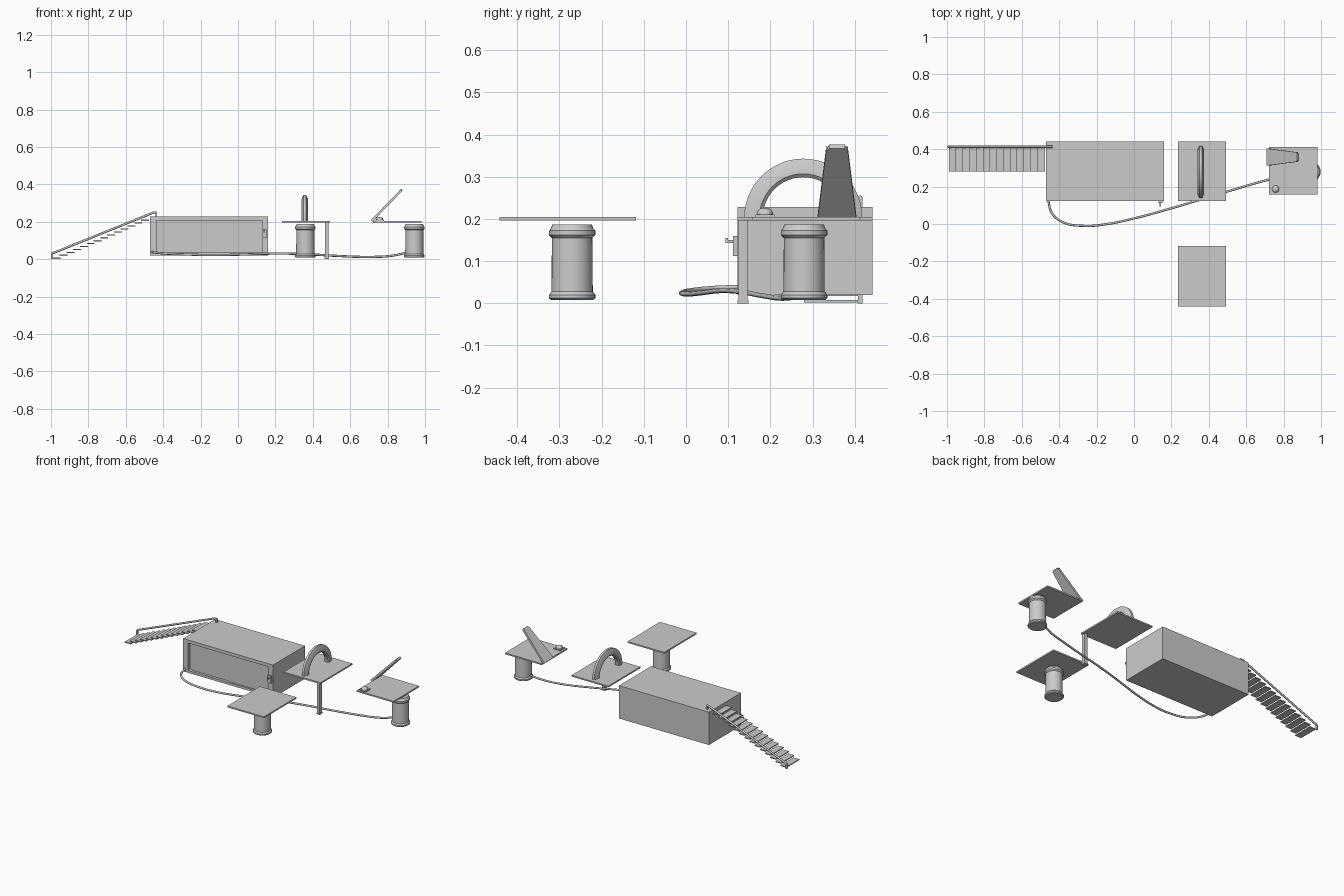
import bpy, bmesh, math
from mathutils import Vector

if "Cube" in bpy.data.objects:
    bpy.data.objects.remove(bpy.data.objects["Cube"])


def finish(bm, name, smooth=False):
    bmesh.ops.recalc_face_normals(bm, faces=bm.faces[:])
    me = bpy.data.meshes.new(name)
    bm.to_mesh(me)
    bm.free()
    ob = bpy.data.objects.new(name, me)
    bpy.context.collection.objects.link(ob)
    if smooth:
        bpy.ops.object.select_all(action='DESELECT')
        ob.select_set(True)
        bpy.context.view_layer.objects.active = ob
        bpy.ops.object.shade_smooth_by_angle(angle=math.radians(35))
    return ob


def box(name, x0, x1, y0, y1, z0, z1):
    bm = bmesh.new()
    bmesh.ops.create_cube(bm, size=1)
    for v in bm.verts:
        v.co = ((x0 + x1) / 2 + v.co.x * (x1 - x0),
                (y0 + y1) / 2 + v.co.y * (y1 - y0),
                (z0 + z1) / 2 + v.co.z * (z1 - z0))
    return finish(bm, name)


def lathe(name, profile, loc, n=32):
    """Closed turned solid from (radius, z) pairs."""
    bm = bmesh.new()
    rings = [[bm.verts.new((loc[0] + r * math.cos(2 * math.pi * i / n),
                            loc[1] + r * math.sin(2 * math.pi * i / n), loc[2] + z))
              for i in range(n)] for r, z in profile]
    for a, b in zip(rings, rings[1:]):
        for i in range(n):
            bm.faces.new((a[i], a[(i + 1) % n], b[(i + 1) % n], b[i]))
    bm.faces.new(rings[0])
    bm.faces.new(rings[-1])
    return finish(bm, name, True)


def tube(name, pts, r, kind='POLY'):
    cu = bpy.data.curves.new(name, 'CURVE')
    cu.dimensions = '3D'
    cu.bevel_depth = r
    cu.bevel_resolution = 2
    cu.use_fill_caps = True
    if kind == 'POLY':
        sp = cu.splines.new('POLY')
        sp.points.add(len(pts) - 1)
        for p, c in zip(sp.points, pts):
            p.co = (*c, 1)
    else:
        sp = cu.splines.new('BEZIER')
        sp.bezier_points.add(len(pts) - 1)
        sp.resolution_u = 10
        for p, c in zip(sp.bezier_points, pts):
            p.co = c
            p.handle_left_type = p.handle_right_type = 'AUTO'
    ob = bpy.data.objects.new(name, cu)
    bpy.context.collection.objects.link(ob)
    return ob


# Cabin with a recessed front opening
cabin = box("cabin", -0.47, 0.16, 0.122, 0.442, 0.02, 0.228)
bm = bmesh.new()
bm.from_mesh(cabin.data)
front = [f for f in bm.faces if f.normal.y < -0.9][0]
bmesh.ops.inset_region(bm, faces=[front], thickness=0.02)
for v in front.verts:
    v.co.x = -0.437 if v.co.x < -0.15 else 0.13
    v.co.z = 0.035 if v.co.z < 0.1 else 0.208
inner = bmesh.ops.extrude_discrete_faces(bm, faces=[front])["faces"][0]
bmesh.ops.translate(bm, verts=inner.verts, vec=(0, 0.022, 0))
bm.to_mesh(cabin.data)
bm.free()

# Sliding doors
box("left_sliding_door", -0.415, -0.14, 0.138, 0.146, 0.035, 0.208)
box("right_sliding_door", -0.148, 0.13, 0.132, 0.138, 0.035, 0.208)

# Latch on the front corner
box("latch_plate", 0.13, 0.152, 0.112, 0.122, 0.112, 0.16)
box("latch_handle", 0.137, 0.145, 0.094, 0.112, 0.143, 0.15)
box("latch_grip", 0.137, 0.145, 0.094, 0.099, 0.143, 0.155)

# Stairs up to the roof
steps = 14
for i in range(steps):
    t = i / (steps - 1)
    x, z = -0.97 + 0.472 * t, 0.002 + 0.203 * t
    box(f"stair_tread_{i + 1}", x - 0.02, x + 0.022, 0.28, 0.408, z, z + 0.006)

# Handrail with end posts
tube("handrail", [(-0.995, 0.413, 0.03), (-0.45, 0.413, 0.25), (-0.435, 0.413, 0.25)], 0.006)
box("handrail_lower_post", -1.0, -0.99, 0.408, 0.418, 0.0, 0.03)
box("handrail_upper_post", -0.442, -0.432, 0.408, 0.418, 0.226, 0.252)

# Barrel supports
barrel = [(0.05, 0.008), (0.055, 0.012), (0.055, 0.02), (0.049, 0.028), (0.048, 0.155),
          (0.055, 0.162), (0.055, 0.172), (0.05, 0.178), (0.047, 0.187)]
lathe("front_barrel", barrel, (0.36, -0.27, 0))
lathe("right_barrel", barrel, (0.943, 0.28, 0))

# Platforms
box("front_platform", 0.235, 0.492, -0.442, -0.118, 0.196, 0.205)
box("middle_platform", 0.235, 0.492, 0.122, 0.442, 0.196, 0.205)
box("right_platform", 0.722, 0.98, 0.157, 0.412, 0.196, 0.205)
box("middle_platform_leg", 0.465, 0.485, 0.124, 0.146, 0.0, 0.197)
box("leg_foot", 0.463, 0.487, 0.122, 0.148, 0.0, 0.008)

# Arch, with a cross-section that narrows to the outside
bm = bmesh.new()
section = [(-0.011, 0.096), (-0.018, 0.104), (-0.017, 0.118), (-0.007, 0.14),
           (0.007, 0.14), (0.017, 0.118), (0.018, 0.104), (0.011, 0.096)]
n, m = 24, len(section)
rings = []
for i in range(n + 1):
    a = math.pi * i / n
    rings.append([bm.verts.new((0.357 + dx, 0.278 + r * math.cos(a), 0.203 + r * math.sin(a)))
                  for dx, r in section])
for a, b in zip(rings, rings[1:]):
    for i in range(m):
        bm.faces.new((a[i], a[(i + 1) % m], b[(i + 1) % m], b[i]))
bm.faces.new(rings[0])
bm.faces.new(rings[-1])
finish(bm, "arch", True)

# Leaning tapered board
bm = bmesh.new()
bot, top = Vector((0.714, 0.358, 0.204)), Vector((0.877, 0.358, 0.372))
side = Vector((0.0045, 0, -0.0045))
vs = [[bm.verts.new(c + s * side + Vector((0, w, 0)))
       for c, w in ((bot, -0.046), (bot, 0.046), (top, 0.025), (top - Vector((0, 0, 0)), -0.025))]
      for s in (-1, 1)]
bm.faces.new(vs[0])
bm.faces.new(vs[1])
for i in range(4):
    j = (i + 1) % 4
    bm.faces.new((vs[0][i], vs[0][j], vs[1][j], vs[1][i]))
bmesh.ops.bevel(bm, geom=[e for e in bm.edges if all(v in (vs[0][2], vs[1][2], vs[0][3], vs[1][3])
                and v.co.z > 0.36 for v in e.verts) and abs(e.verts[0].co.y - e.verts[1].co.y) < 0.001],
                offset=0.006, segments=3, affect='EDGES')
finish(bm, "leaning_board")

# Knob on the right platform
box("knob_base", 0.735, 0.78, 0.165, 0.21, 0.204, 0.211)
lathe("knob", [(0.019, 0), (0.019, 0.006), (0.015, 0.012), (0.008, 0.016)], (0.757, 0.187, 0.21), 20)

# Cable from the cabin to the right barrel
tube("cable", [(-0.458, 0.125, 0.038), (-0.44, 0.06, 0.035), (-0.385, 0.012, 0.03),
               (-0.27, -0.01, 0.025), (-0.15, -0.001, 0.022), (0.0, 0.03, 0.024),
               (0.2, 0.084, 0.03), (0.36, 0.132, 0.027), (0.52, 0.18, 0.018),
               (0.7, 0.232, 0.012), (0.82, 0.26, 0.018), (0.9, 0.28, 0.034)], 0.006, 'BEZIER')
